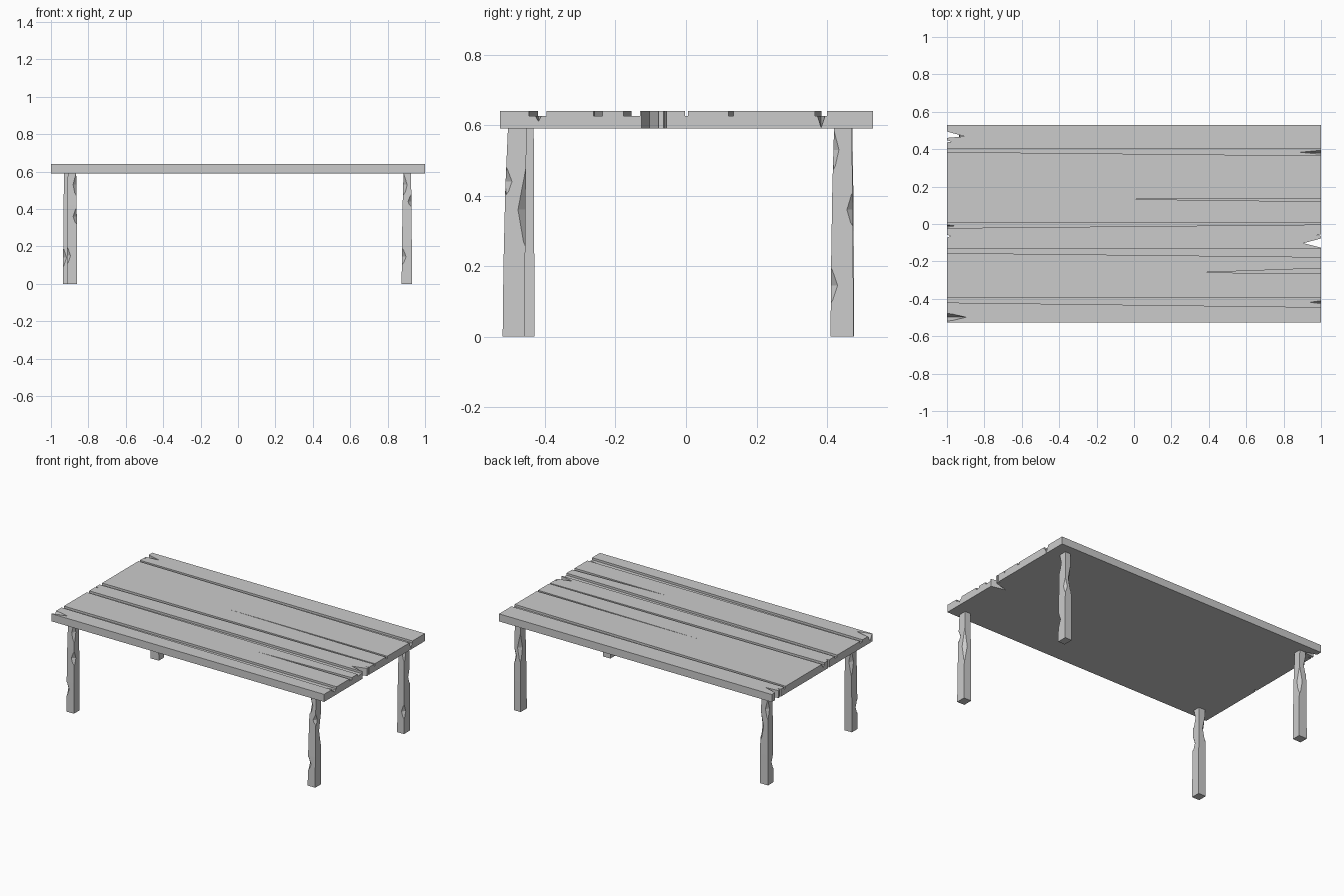
import bpy, bmesh

if "Cube" in bpy.data.objects:
    bpy.data.objects.remove(bpy.data.objects["Cube"])


def make(name, rings):
    """Closed solid lofted through rings of equal point count."""
    bm = bmesh.new()
    loops = [[bm.verts.new(p) for p in ring] for ring in rings]
    n = len(loops[0])
    for a, b in zip(loops, loops[1:]):
        for i in range(n):
            j = (i + 1) % n
            bm.faces.new((a[i], a[j], b[j], b[i]))
    bm.faces.new(loops[0][::-1])
    bm.faces.new(loops[-1])
    bmesh.ops.recalc_face_normals(bm, faces=bm.faces)
    return finish(name, bm)


def hull(name, pts):
    bm = bmesh.new()
    for p in pts:
        bm.verts.new(p)
    bmesh.ops.convex_hull(bm, input=bm.verts)
    bmesh.ops.recalc_face_normals(bm, faces=bm.faces)
    return finish(name, bm)


def finish(name, bm):
    me = bpy.data.meshes.new(name)
    bm.to_mesh(me)
    bm.free()
    ob = bpy.data.objects.new(name, me)
    bpy.context.collection.objects.link(ob)
    return ob


def prism(name, pts, z0, z1):
    return make(name, [[(x, y, z) for x, y in pts] for z in (z0, z1)])


def carve(ob, cutters):
    """Subtract every cutter, then delete it."""
    for c in cutters:
        c.hide_render = True
        m = ob.modifiers.new("cut", 'BOOLEAN')
        m.operation, m.solver, m.object = 'DIFFERENCE', 'EXACT', c
        bpy.context.view_layer.objects.active = ob
        bpy.ops.object.modifier_apply(modifier=m.name)
        bpy.data.objects.remove(c)


# Table top slab
top = prism("table_top", [(-1, -.527), (1, -.527), (1, .53), (-1, .53)], .59, .64)
E = 1.02
FLOOR = .626

# Uneven gaps between the planks
gaps = [
    [(-E, .385), (E, .365), (E, .4), (-E, .4)],
    [(-.2, .1349), (E, .12), (E, .135)],
    [(-E, -.022), (E, -.003), (E, .005), (-E, .005)],
    [(-E, -.155), (E, -.177), (E, -.13), (-E, -.13)],
    [(.33, -.2601), (E, -.262), (E, -.236)],
    [(-E, -.42), (E, -.445), (E, -.395), (-E, -.395)],
]
cuts = [prism("gap_cutter", g, FLOOR, .7) for g in gaps]

# Splits that run right through the plank ends
splits = [
    [(-E, .50), (-.905, .468), (-E, .459)],
    [(-E, .455), (-.978, .440), (-E, .432)],
    [(-E, -.05), (-.98, -.065), (-E, -.08)],
    [(E, -.131), (.905, -.103), (E, -.072)],
    [(E, -.05), (.978, -.06), (E, -.066)],
]
cuts += [prism("split_cutter", s, .5, .7) for s in splits]

# Sloping chips: side, y range, depth, lowest point
for s, y0, y1, d, low in [(1, .365, .402, .13, .592), (1, -.44, -.397, .075, .61),
                          (-1, -.525, -.472, .11, .60), (-1, -.025, .004, .065, .61)]:
    ym = (y0 + y1) / 2
    x0, x1 = s * 1.001, s * (1 - d)
    cuts.append(hull("chip_cutter", [(x0, y0, .65), (x0, y1, .65), (x0, ym, low),
                                     (x1, ym, .65), (x1 + s * .02, ym, .625)]))
carve(top, cuts)


# Legs: name, foot bounds, top bounds, chips (corner x sign, corner y sign, z, half height, depth)
legs = [
    ("front_right_leg", (.875, .93, -.52, -.457), (.885, .925, -.505, -.452),
     [(-1, -1, .145, .05, .016), (1, 1, .36, .12, .018), (-1, -1, .53, .07, .016), (1, -1, .44, .04, .012)]),
    ("front_left_leg", (-.915, -.86, -.49, -.43), (-.91, -.865, -.48, -.432),
     [(-1, -1, .15, .05, .014), (1, -1, .36, .05, .014), (1, -1, .53, .07, .014), (-1, 1, .46, .09, .016)]),
    ("back_right_leg", (.88, .93, .41, .475), (.886, .925, .42, .47),
     [(1, -1, .145, .05, .014), (-1, 1, .42, .10, .016), (1, -1, .53, .06, .012), (1, 1, .36, .05, .012)]),
    ("back_left_leg", (-.935, -.875, .42, .477), (-.93, -.885, .425, .472),
     [(-1, -1, .14, .05, .014), (1, 1, .38, .10, .016), (-1, 1, .5, .07, .014)]),
]


def square(b, z):
    return [(b[0], b[2], z), (b[1], b[2], z), (b[1], b[3], z), (b[0], b[3], z)]


for name, foot, head, chips in legs:
    def mix(t):
        return [a + (c - a) * t for a, c in zip(foot, head)]
    leg = make(name, [square(foot, 0), square(mix(.15), .2), square(mix(.5), .42), square(head, .591)])
    cutters = []
    for sx, sy, z, h, d in chips:
        b = mix(z / .59)
        x = b[1] if sx > 0 else b[0]
        y = b[3] if sy > 0 else b[2]
        r = d * 1.6
        cutters.append(hull("leg_chip_cutter", [
            (x, y, z - h), (x, y, z + h), (x - r * sx, y + d * .4 * sy, z),
            (x + d * .4 * sx, y - r * sy, z), (x + r * sx, y + r * sy, z)]))
    carve(leg, cutters)
